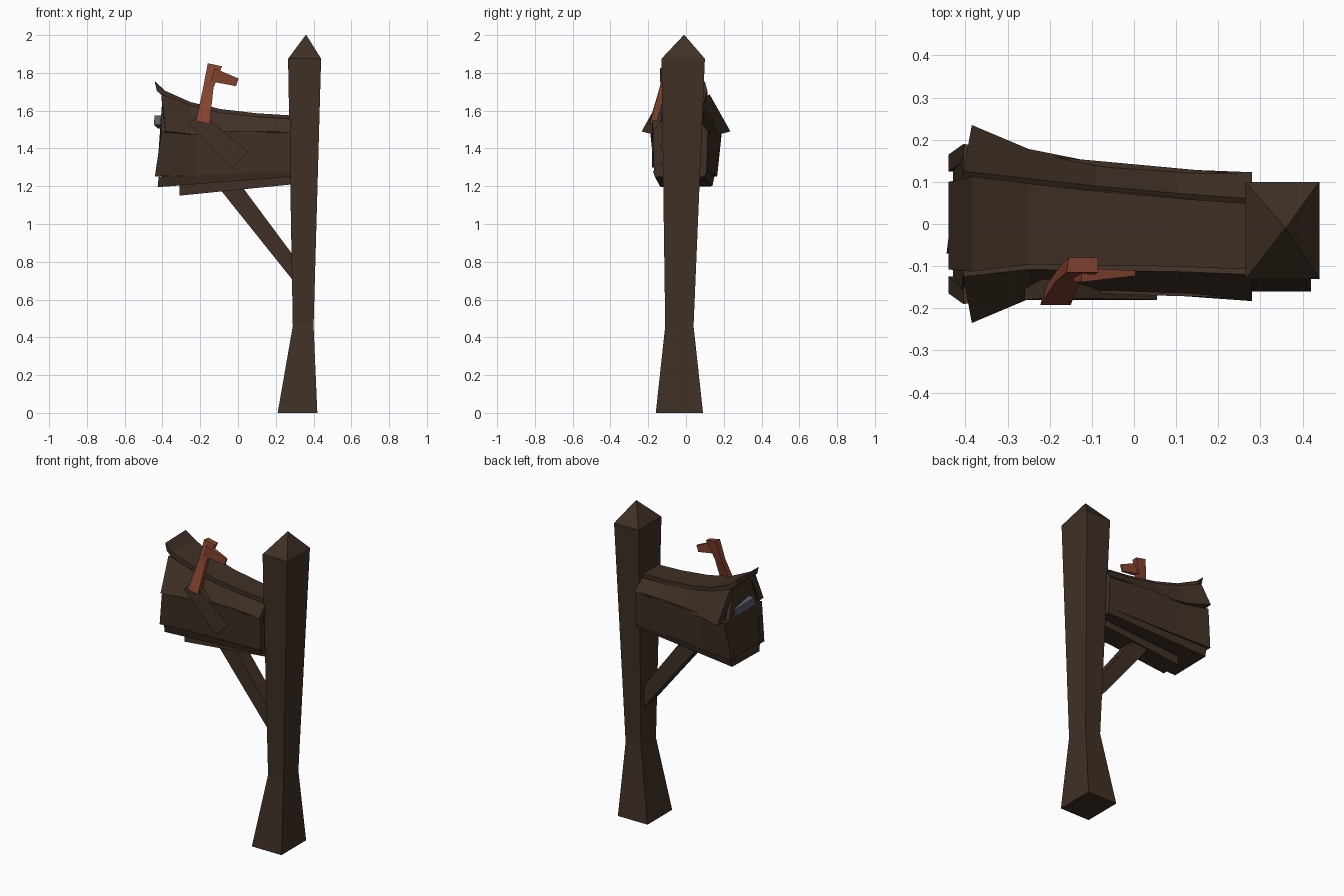
import bpy, bmesh


def material(name, rgb):
    m = bpy.data.materials.new(name)
    m.diffuse_color = (*rgb, 1)
    return m


WOOD = material("dark wood", (0.050, 0.030, 0.019))
RED = material("rust red", (0.235, 0.058, 0.030))
METAL = material("grey metal", (0.10, 0.10, 0.14))


def loft(name, rings, mat):
    """Skin a closed solid through rings that have equal point counts."""
    bm = bmesh.new()
    vs = [[bm.verts.new(p) for p in r] for r in rings]
    n = len(rings[0])
    for a, b in zip(vs, vs[1:]):
        for i in range(n):
            j = (i + 1) % n
            bm.faces.new((a[i], a[j], b[j], b[i]))
    bm.faces.new(vs[0])
    bm.faces.new(vs[-1])
    bmesh.ops.recalc_face_normals(bm, faces=bm.faces)
    me = bpy.data.meshes.new(name)
    bm.to_mesh(me)
    bm.free()
    me.materials.append(mat)
    ob = bpy.data.objects.new(name, me)
    bpy.context.collection.objects.link(ob)
    return ob


def rect(x0, x1, y0, y1, z):
    return [(x0, y0, z), (x1, y0, z), (x1, y1, z), (x0, y1, z)]


def plate(name, outline, y0, y1, mat):
    """Extrude an x-z outline between two depths."""
    return loft(name, [[(x, y, z) for x, z in outline] for y in (y0, y1)], mat)


# Post: flared foot, widening shaft, pointed cap
loft("post", [rect(0.21, 0.42, -0.16, 0.09, 0.0),
              rect(0.29, 0.40, -0.11, 0.04, 0.46),
              rect(0.265, 0.44, -0.13, 0.10, 1.875),
              rect(0.358, 0.362, -0.012, -0.008, 2.0)], WOOD)

# Roof stations: x, centre y, eave half width, top half width, top z
STATIONS = [(-0.385, 0.0, 0.235, 0.125, 1.705),
            (-0.25, 0.0, 0.178, 0.108, 1.645),
            (-0.09, -0.01, 0.156, 0.10, 1.608),
            (0.10, -0.02, 0.150, 0.093, 1.586),
            (0.28, -0.03, 0.153, 0.09, 1.575)]

# Top roof plank, with its lip pulled up and out over the door
top = [[(-0.44, -0.108, 1.75), (-0.44, 0.10, 1.755),
        (-0.43, 0.10, 1.71), (-0.43, -0.108, 1.705)]]
for x, c, e, t, z in STATIONS:
    w = t - 0.012
    top.append([(x, c - w, z), (x, c + w, z), (x, c + w, z - 0.04), (x, c - w, z - 0.04)])
loft("roof_top", top, WOOD)

# Sloping roof planks, front and back
for side, label in ((-1, "front"), (1, "back")):
    rings = []
    for i, (x, c, e, t, z) in enumerate(STATIONS):
        zt = z - 0.018
        xt = x - 0.02 if i == 0 else x
        ze = (1.49, 1.475, 1.475, 1.48, 1.485)[i]
        rings.append([(x, c + side * e, ze), (xt, c + side * t, zt),
                      (xt, c + side * (t - 0.04), zt - 0.025),
                      (x, c + side * (e - 0.045), ze - 0.004)])
    loft("roof_slope_" + label, rings, WOOD)

    # Side wall plank, leaning outward and flaring towards the door
    walls = []
    for xt, xb, c, ht, hb, zb in ((-0.405, -0.44, 0.0, 0.19, 0.165, 1.252),
                                  (-0.22, -0.23, 0.0, 0.162, 0.150, 1.258),
                                  (0.28, 0.28, -0.03, 0.146, 0.140, 1.28)):
        walls.append([(xt, c + side * ht, 1.49), (xb, c + side * hb, zb),
                      (xb, c + side * (hb - 0.04), zb),
                      (xt, c + side * (ht - 0.04), 1.49)])
    loft("side_wall_" + label, walls, WOOD)


def hexagon(xt, xm, xb, c, ht, hm, hb, zt, zm, zb):
    return [(xb, c - hb, zb), (xm, c - hm, zm), (xt, c - ht, zt),
            (xt, c + ht, zt), (xm, c + hm, zm), (xb, c + hb, zb)]


# Inner body and the leaning door
loft("body", [hexagon(-0.37, -0.385, -0.405, 0, 0.09, 0.165, 0.14, 1.66, 1.48, 1.24),
              hexagon(-0.22, -0.22, -0.22, 0, 0.085, 0.14, 0.13, 1.61, 1.48, 1.25),
              hexagon(0.275, 0.275, 0.275, -0.03, 0.07, 0.125, 0.12, 1.55, 1.48, 1.27)], WOOD)
door = [hexagon(-0.375 - d, -0.385 - d, -0.405 - d, 0, 0.085, 0.155, 0.125, 1.67, 1.47, 1.255)
        for d in (0, 0.025)]
loft("door", door, WOOD)

# Door handle
loft("door_handle", [[(-0.405, 0.095, 1.505), (-0.425, 0.095, 1.505),
                      (-0.42, 0.10, 1.55), (-0.40, 0.10, 1.55)],
                     [(-0.41, -0.07, 1.525), (-0.445, -0.07, 1.525),
                      (-0.442, -0.06, 1.575), (-0.405, -0.06, 1.575)]], METAL)

# Floor plank, support beam and diagonal brace
loft("floor", [[(-0.425, -0.135, 1.195), (-0.425, 0.14, 1.20),
                (-0.42, 0.15, 1.25), (-0.42, -0.15, 1.25)],
               [(0.28, -0.165, 1.25), (0.28, 0.10, 1.25),
                (0.28, 0.11, 1.28), (0.28, -0.175, 1.28)]], WOOD)
plate("support_beam", [(-0.31, 1.15), (0.29, 1.21), (0.29, 1.262), (-0.31, 1.21)],
      -0.10, 0.03, WOOD)
plate("brace", [(-0.10, 1.19), (0.30, 0.69), (0.31, 0.81), (0.02, 1.20)],
      -0.075, 0.02, WOOD)

# Flag mount on the front wall
loft("flag_mount", [[(-0.26, y, 1.53), (-0.20, y + 0.005, 1.59),
                     (0.055, y, 1.38), (-0.03, y, 1.30)] for y in (-0.18, -0.135)], WOOD)

# Flag: leaning stem and pointing arm
loft("flag_stem", [[(-0.222, -0.192, 1.545), (-0.15, -0.192, 1.53),
                    (-0.15, -0.155, 1.535), (-0.215, -0.155, 1.55)],
                   [(-0.185, -0.135, 1.72), (-0.13, -0.14, 1.72),
                    (-0.13, -0.105, 1.72), (-0.18, -0.105, 1.72)],
                   [(-0.16, -0.115, 1.85), (-0.085, -0.115, 1.835),
                    (-0.085, -0.08, 1.835), (-0.155, -0.08, 1.85)]], RED)
loft("flag_arm", [[(-0.145, -0.138, 1.755), (-0.145, -0.105, 1.755),
                   (-0.125, -0.105, 1.825), (-0.125, -0.138, 1.825)],
                  [(-0.01, -0.123, 1.73), (-0.01, -0.11, 1.73),
                   (0.003, -0.11, 1.77), (0.003, -0.123, 1.77)]], RED)
